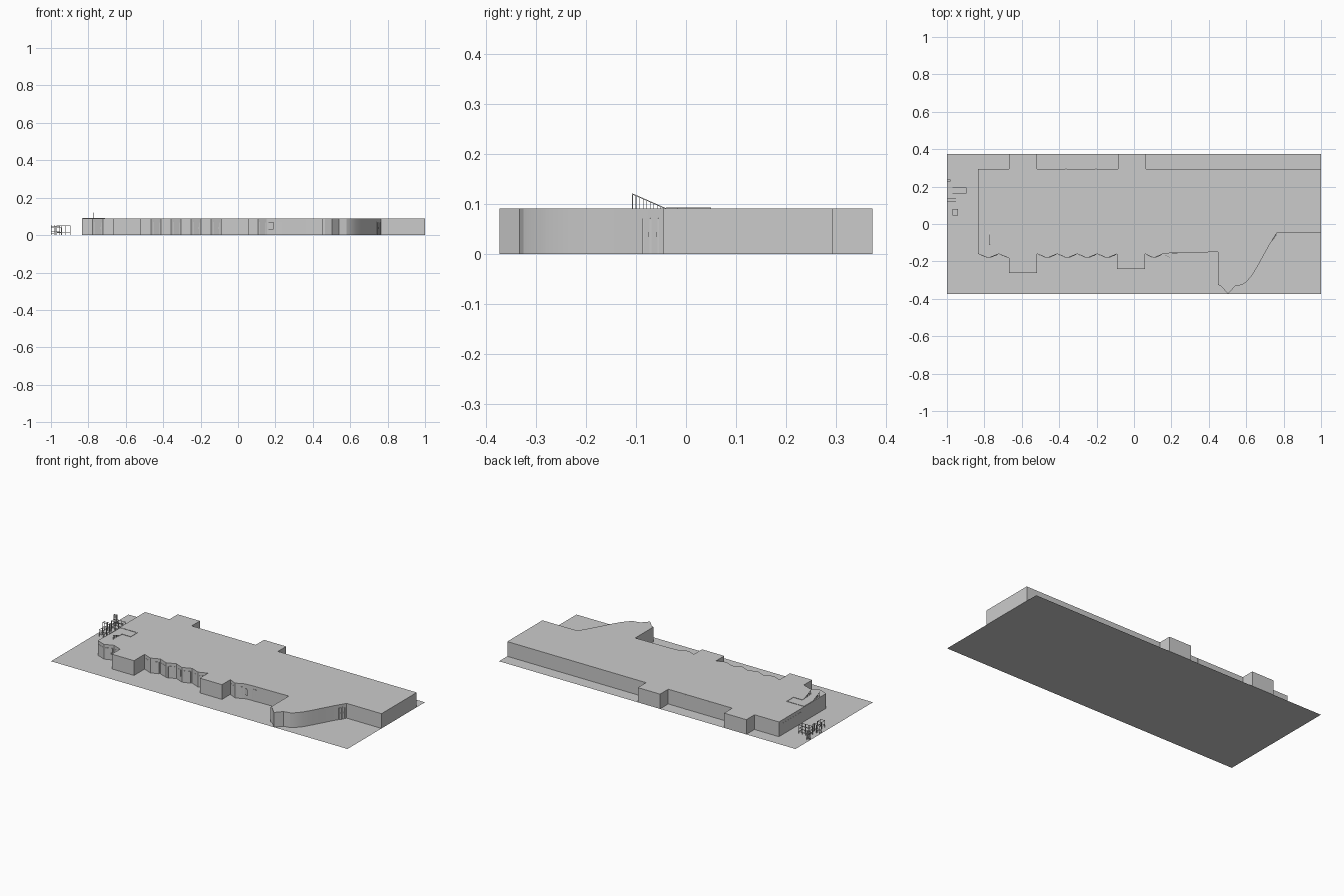
import bpy, bmesh, math
from mathutils import Vector

if "Cube" in bpy.data.objects:
    bpy.data.objects.remove(bpy.data.objects["Cube"])

H = 0.09      # wall height
YB = 0.373    # half depth of the site


def make_obj(name, bm):
    bmesh.ops.recalc_face_normals(bm, faces=bm.faces)
    me = bpy.data.meshes.new(name)
    bm.to_mesh(me)
    bm.free()
    ob = bpy.data.objects.new(name, me)
    bpy.context.collection.objects.link(ob)
    return ob


def bar(bm, a, b, w=0.002, h=None):
    """Box beam from a to b, w wide and h deep."""
    a, b = Vector(a), Vector(b)
    d = b - a
    q = d.to_track_quat('X', 'Z')
    vs = bmesh.ops.create_cube(bm, size=1)['verts']
    for v in vs:
        c = Vector((v.co.x * d.length, v.co.y * w, v.co.z * (h or w)))
        v.co = q @ c + (a + b) / 2


def panel(name, a, b, t0, t1, z0, z1, frame=True, handle=True):
    """Door or window set on the wall a-b, between fractions t0 and t1."""
    a, b = Vector((*a, 0)), Vector((*b, 0))
    d = (b - a).normalized()
    n = Vector((d.y, -d.x, 0)) * 0.001
    p, q = a.lerp(b, t0) + n, a.lerp(b, t1) + n
    up = Vector((0, 0, 1))
    bm = bmesh.new()
    bar(bm, p + up * (z0 + z1) / 2, q + up * (z0 + z1) / 2, 0.001, z1 - z0)
    if frame:
        for s in (p, q):
            bar(bm, s + up * z0, s + up * z1, 0.003)
        bar(bm, p + up * z1, q + up * z1, 0.003)
    if handle:
        h = p.lerp(q, 0.8) + n * 2
        bar(bm, h + up * 0.034, h + up * 0.044, 0.002)
    return make_obj(name, bm)


def zigzag(x0, x1, count):
    """Saw-tooth facade points, alternating back and forward."""
    return [(x0 + (x1 - x0) * i / count, -0.16 if i % 2 == 0 else -0.182)
            for i in range(count + 1)]


# Site slab
bm = bmesh.new()
bmesh.ops.create_grid(bm, x_segments=1, y_segments=1, size=1)
for v in bm.verts:
    v.co.y *= YB
make_obj("site_ground", bm)

# Building outline, counter-clockwise from the front left corner
zig_a = zigzag(-0.833, -0.668, 3)
zig_b = zigzag(-0.518, -0.09, 8)
zig_c = zigzag(0.06, 0.2, 3)
entrance = [(0.2, -0.155), (0.448, -0.15), (0.448, -0.325), (0.465, -0.333),
            (0.503, -YB), (0.54, -0.333), (0.58, -0.325)]
curve = [(0.60, -0.311), (0.63, -0.277), (0.66, -0.228), (0.69, -0.173),
         (0.725, -0.11), (0.765, -0.045)]
outline = (zig_a + [(-0.668, -0.262), (-0.518, -0.262)] + zig_b +
           [(-0.09, -0.24), (0.06, -0.24)] + zig_c[:-1] + entrance + curve +
           [(1, -0.045), (1, 0.294),
            (0.064, 0.294), (0.064, YB), (-0.086, YB), (-0.086, 0.294),
            (-0.518, 0.294), (-0.518, YB), (-0.668, YB), (-0.668, 0.294),
            (-0.833, 0.294)])
bm = bmesh.new()
face = bm.faces.new([bm.verts.new((x, y, 0)) for x, y in outline])
top = bmesh.ops.extrude_face_region(bm, geom=[face])
for g in top['geom']:
    if isinstance(g, bmesh.types.BMVert):
        g.co.z = H
building = make_obj("building_walls_and_roof", bm)
bpy.context.view_layer.objects.active = building
building.select_set(True)
bpy.ops.object.shade_smooth_by_angle(angle=math.radians(15))

# Doors on the forward facets of the saw-tooth front
for zz in (zig_a, zig_b, zig_c):
    for i in range(1, len(zz) - 1, 2):
        panel("classroom_door", zz[i], zz[i + 1], 0.2, 0.85, 0, 0.07)
    for i in range(0, len(zz) - 1, 2):
        panel("classroom_window", zz[i], zz[i + 1], 0.2, 0.8, 0.03, 0.07, False, False)

# Main double door on the slanted wall, and the entrance side door
panel("main_door_left", curve[-2], curve[-1], 0.38, 0.6, 0, 0.07)
panel("main_door_right", curve[-2], curve[-1], 0.62, 0.85, 0, 0.07)
panel("side_door", (0.2, -0.155), (0.448, -0.15), 0.02, 0.13, 0, 0.07)

# Back windows and slim pilasters
for x in (-0.2, -0.36):
    panel("back_pilaster", (x, 0.294), (x - 0.006, 0.294), 0, 1, 0, H - 0.002, False, False)
for x in (-0.54, -0.58, -0.62):
    panel("back_window", (x, YB - 0.002), (x - 0.03, YB - 0.002), 0, 1, 0.02, 0.075, False, False)
panel("west_window", (-0.833, 0.26), (-0.833, 0.08), 0, 1, 0.04, 0.07, False, False)

# Stair railing rising through the roof at the left end
bm = bmesh.new()
z = H + 0.001
loop = [(-0.829, -0.04), (-0.829, 0.048), (-0.713, 0.048), (-0.713, -0.016),
        (-0.772, -0.016), (-0.772, -0.04)]
for a, b in zip(loop, loop[1:]):
    bar(bm, (*a, z), (*b, z), 0.004, 0.002)
for x in (-0.829, -0.772):
    bar(bm, (x, -0.108, 0.12), (x, -0.04, H), 0.002)
    for i in range(10):
        t = i / 9
        bar(bm, (x, -0.107 + 0.064 * t, H), (x, -0.107 + 0.064 * t, 0.12 - 0.028 * t), 0.0012)
make_obj("stair_railing", bm)


def frame(name, x0, x1, y0, y1, height, levels, posts):
    """Open yard frame: posts round the edge joined by rails."""
    bm = bmesh.new()
    for y in (y0, y1):
        for i in range(posts):
            x = x0 + (x1 - x0) * i / (posts - 1)
            bar(bm, (x, y, 0), (x, y, height), 0.003)
        for l in levels:
            bar(bm, (x0, y, l), (x1, y, l), 0.002)
    for l in levels:
        for x in (x0, x1):
            bar(bm, (x, y0, l), (x, y1, l), 0.002)
    return make_obj(name, bm)


# Yard furniture left of the building
frame("yard_large_frame", -0.968, -0.897, 0.164, 0.194, 0.052, (0.012, 0.03, 0.05), 4)
frame("yard_bench_frame", -0.998, -0.952, 0.122, 0.136, 0.05, (0.02, 0.048), 3)
frame("yard_small_frame", -0.969, -0.942, 0.046, 0.078, 0.042, (0.015, 0.04), 2)
frame("yard_post_frame", -0.998, -0.982, 0.228, 0.237, 0.055, (0.01, 0.025, 0.04, 0.054), 2)
